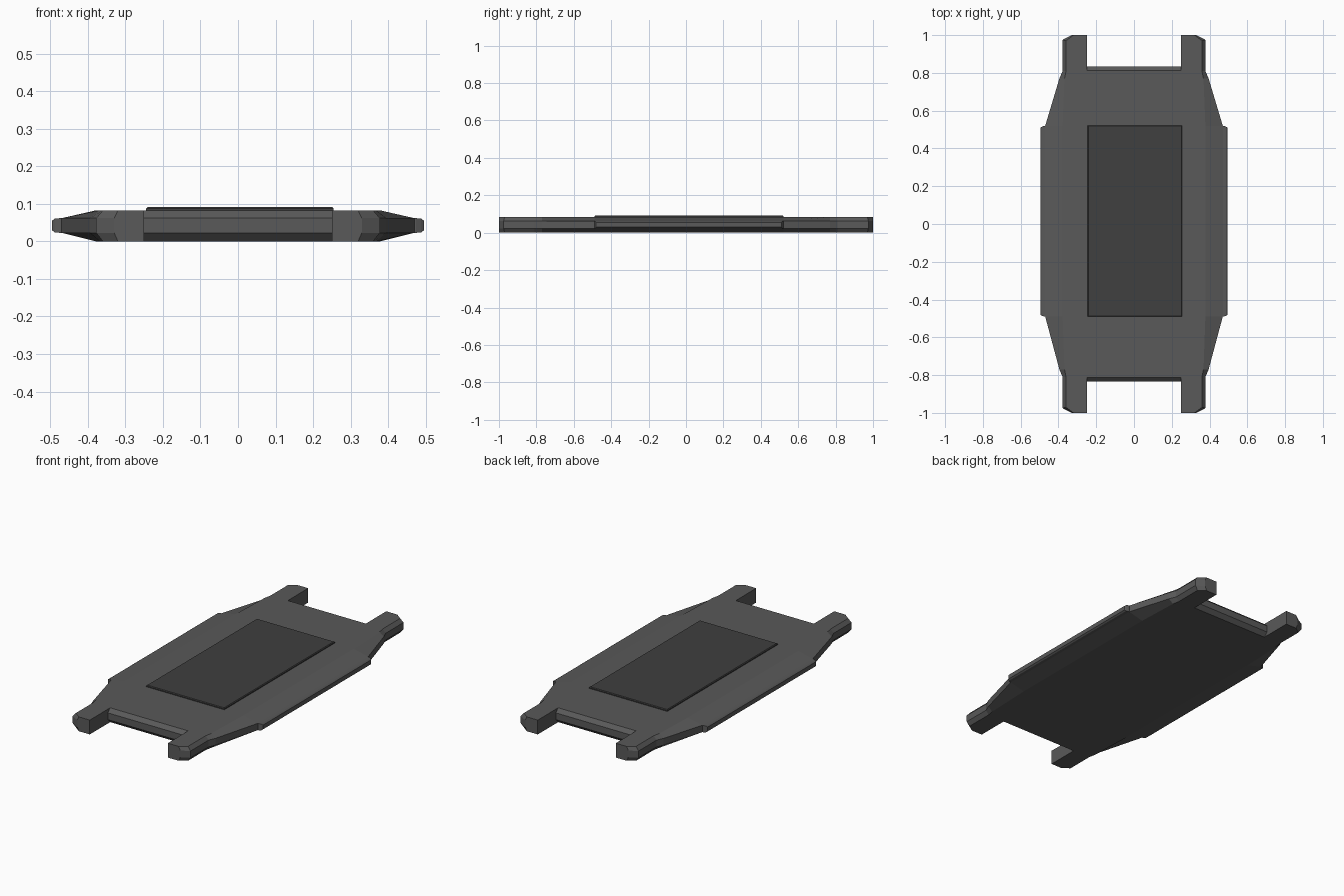
import bpy, bmesh

if "Cube" in bpy.data.objects:
    bpy.data.objects.remove(bpy.data.objects["Cube"])


def material(name, v):
    m = bpy.data.materials.new(name)
    m.diffuse_color = (v, v, v, 1)
    m.use_nodes = True
    m.node_tree.nodes["Principled BSDF"].inputs["Base Color"].default_value = m.diffuse_color
    return m


def loft(name, layers, mat):
    """Stack matching closed outlines (lists of xyz) and cap both ends."""
    bm = bmesh.new()
    rings = [[bm.verts.new(p) for p in ring] for ring in layers]
    n = len(rings[0])
    for a, b in zip(rings, rings[1:]):
        for i in range(n):
            j = (i + 1) % n
            bm.faces.new((a[i], a[j], b[j], b[i]))
    bm.faces.new(rings[0][::-1])
    bm.faces.new(rings[-1])
    bmesh.ops.recalc_face_normals(bm, faces=bm.faces)
    me = bpy.data.meshes.new(name)
    bm.to_mesh(me)
    bm.free()
    me.materials.append(mat)
    ob = bpy.data.objects.new(name, me)
    bpy.context.collection.objects.link(ob)
    return ob


def rect(x0, x1, y0, y1, z):
    return [(x0, y0, z), (x1, y0, z), (x1, y1, z), (x0, y1, z)]


dark = material("case_grey", 0.1)
darker = material("screen_grey", 0.05)

# Quarter outlines from side to strap notch: at the waist and at the faces
WAIST = [(0.47, 0.52), (0.395, 0.77), (0.378, 0.81), (0.378, 0.975),
         (0.33, 1.0), (0.25, 1.0), (0.25, 0.835)]
FACE = [(0.378, 0.52), (0.368, 0.77), (0.36, 0.81), (0.36, 0.97),
        (0.32, 1.0), (0.25, 1.0), (0.25, 0.813)]


def outline(quarter, z):
    # the straight sides sit slightly towards +y
    low = [(x, -(y - 0.03 if y < 0.6 else y)) for x, y in quarter]
    right = low[::-1] + quarter
    return [(x, y, z) for x, y in right] + [(-x, y, z) for x, y in right[::-1]]


# Case with four strap lugs
loft("watch_case", [outline(FACE, 0), outline(WAIST, 0.023),
                    outline(WAIST, 0.062), outline(FACE, 0.083)], dark)

# Bevelled rails along both sides
for s, side in ((-1, "left"), (1, "right")):
    def section(x, y0, y1, z0, z1):
        return [(s * x, y0, z0), (s * x, y1, z0), (s * x, y1, z1), (s * x, y0, z1)]
    loft(side + "_rail", [section(0.46, -0.49, 0.52, 0.023, 0.062),
                          section(0.475, -0.49, 0.52, 0.023, 0.062),
                          section(0.488, -0.485, 0.515, 0.024, 0.061),
                          section(0.496, -0.48, 0.51, 0.03, 0.055)], dark)

# Raised screen
loft("screen", [rect(-0.245, 0.255, -0.49, 0.522, 0.075),
                rect(-0.245, 0.255, -0.49, 0.522, 0.088),
                rect(-0.241, 0.251, -0.486, 0.518, 0.092)], darker)
